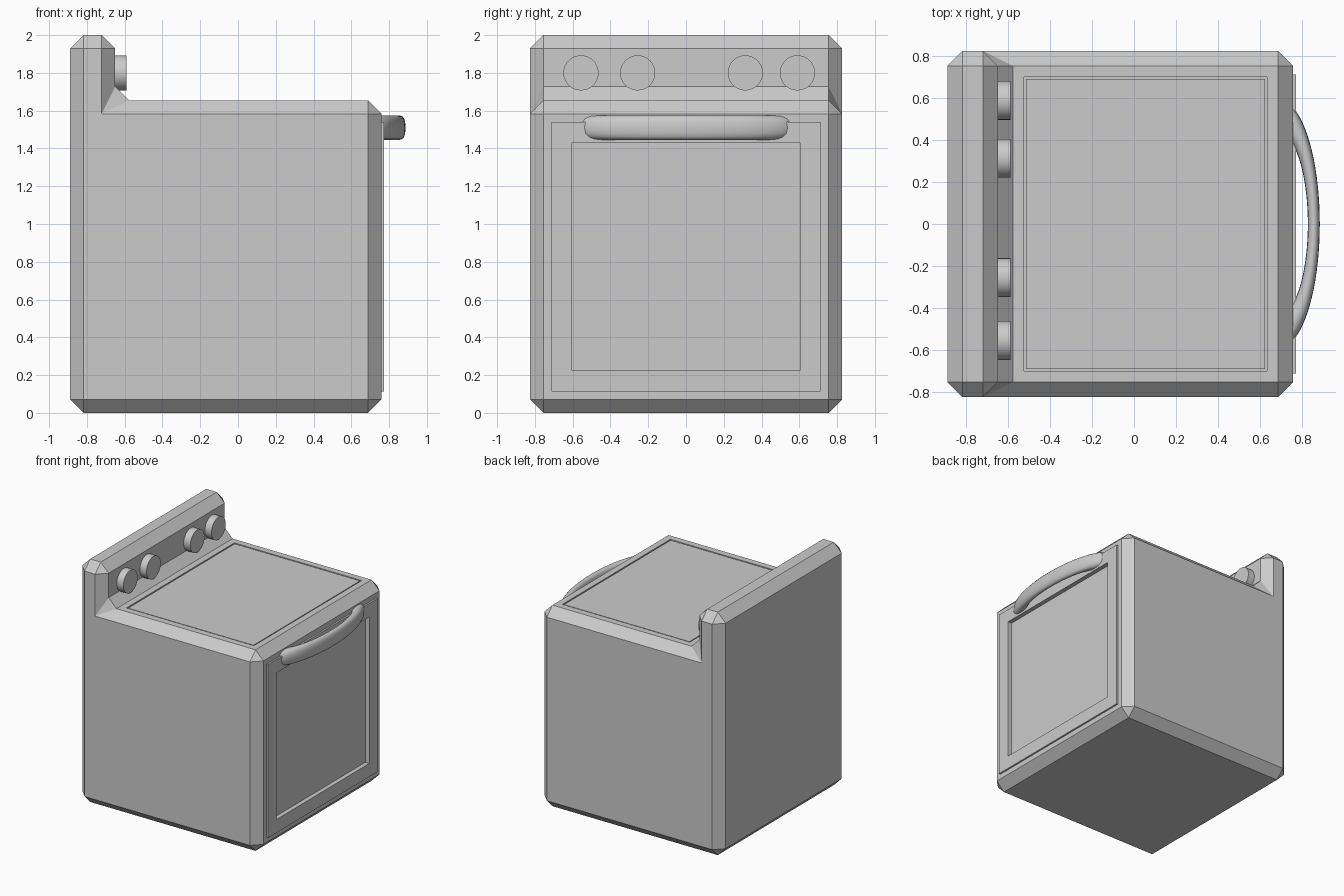
import bpy, bmesh, math
from mathutils import Vector

if "Cube" in bpy.data.objects:
    bpy.data.objects.remove(bpy.data.objects["Cube"])


def finish(name, bm, smooth=False):
    bmesh.ops.recalc_face_normals(bm, faces=bm.faces)
    me = bpy.data.meshes.new(name)
    bm.to_mesh(me)
    bm.free()
    ob = bpy.data.objects.new(name, me)
    bpy.context.collection.objects.link(ob)
    if smooth:
        bpy.context.view_layer.objects.active = ob
        ob.select_set(True)
        bpy.ops.object.shade_smooth_by_angle(angle=math.radians(40))
        ob.select_set(False)
    return ob


def inset(bm, face, t):
    bmesh.ops.inset_region(bm, faces=[face], thickness=t, use_even_offset=True)
    return face


def push(bm, face, d):
    n = face.normal.copy()
    new = bmesh.ops.extrude_discrete_faces(bm, faces=[face])["faces"][0]
    bmesh.ops.translate(bm, verts=new.verts, vec=n * d)
    new.normal_update()
    return new


# Body: L-shaped side profile with every edge chamfered
C, W = 0.072, 0.827
corners = [(-0.89, 0), (0.76, 0), (0.76, 1.655), (-0.65, 1.655), (-0.65, 2), (-0.89, 2)]
N = len(corners)
bm = bmesh.new()
sides = []
for s in (-1, 1):
    rim, mid = [], []
    for i, p in enumerate(corners):
        p = Vector(p)
        d0 = (Vector(corners[i - 1]) - p).normalized()
        d1 = (Vector(corners[(i + 1) % N]) - p).normalized()
        k = 1 if d1.x * d0.y - d1.y * d0.x > 0 else -1   # -1 at the inner corner
        q = p + (d0 + d1) * C * k
        rim.append(bm.verts.new((q.x, s * W, q.y)))
        mid.append([bm.verts.new((r.x, s * (W - C), r.y)) for r in (p + d0 * C, p + d1 * C)])
    bm.faces.new(rim)
    for i in range(N):
        j = (i + 1) % N
        bm.faces.new((rim[i], *mid[i]))
        bm.faces.new((rim[i], mid[i][1], mid[j][0], rim[j]))
    sides.append([v for pair in mid for v in pair])
a, b = sides
strips = [bm.faces.new((a[i], a[(i + 1) % 12], b[(i + 1) % 12], b[i])) for i in range(12)]
bmesh.ops.recalc_face_normals(bm, faces=bm.faces)
bm.normal_update()
front = max(strips, key=lambda f: f.calc_center_median().x)
top = next(f for f in strips if f.normal.z > 0.9 and f.calc_center_median().z < 1.8)

# Oven door: raised panel with a recessed window
f = push(bm, inset(bm, front, 0.042), 0.014)
push(bm, inset(bm, f, 0.11), -0.036)

# Cooktop: thin groove around the plate
f = push(bm, inset(bm, top, 0.053), -0.015)
push(bm, inset(bm, f, 0.009), 0.013)
finish("stove_body", bm)

# Control knobs
for i, y in enumerate((-0.556, -0.256, 0.314, 0.59)):
    bpy.ops.mesh.primitive_cylinder_add(vertices=32, radius=0.093, depth=0.08,
                                        location=(-0.63, y, 1.80), rotation=(0, math.pi / 2, 0))
    bpy.context.object.name = f"knob_{i + 1}"
    bpy.ops.object.shade_smooth_by_angle(angle=math.radians(40))

# Door handle: oval section swept between an outer and an inner arc
bm = bmesh.new()
rings = []
for i in range(33):
    t = math.radians(-72 + 144 * i / 32)
    outer = Vector((0.69 + 0.197 * math.cos(t), 0.595 * math.sin(t), 1.51))
    inner = Vector((0.69 + 0.14 * math.cos(t), 0.435 * math.sin(t), 1.51))
    c, h = (outer + inner) / 2, (outer - inner) / 2
    ring = []
    for k in range(16):
        u = 2 * math.pi * k / 16
        cu, su = (math.copysign(abs(g) ** 0.85, g) for g in (math.cos(u), math.sin(u)))
        ring.append(bm.verts.new(c + h * cu + Vector((0, 0, 0.064 * su))))
    rings.append(ring)
for r0, r1 in zip(rings, rings[1:]):
    for k in range(16):
        m = (k + 1) % 16
        bm.faces.new((r0[k], r0[m], r1[m], r1[k]))
bm.faces.new(rings[0])
bm.faces.new(rings[-1])
finish("door_handle", bm, smooth=True)
